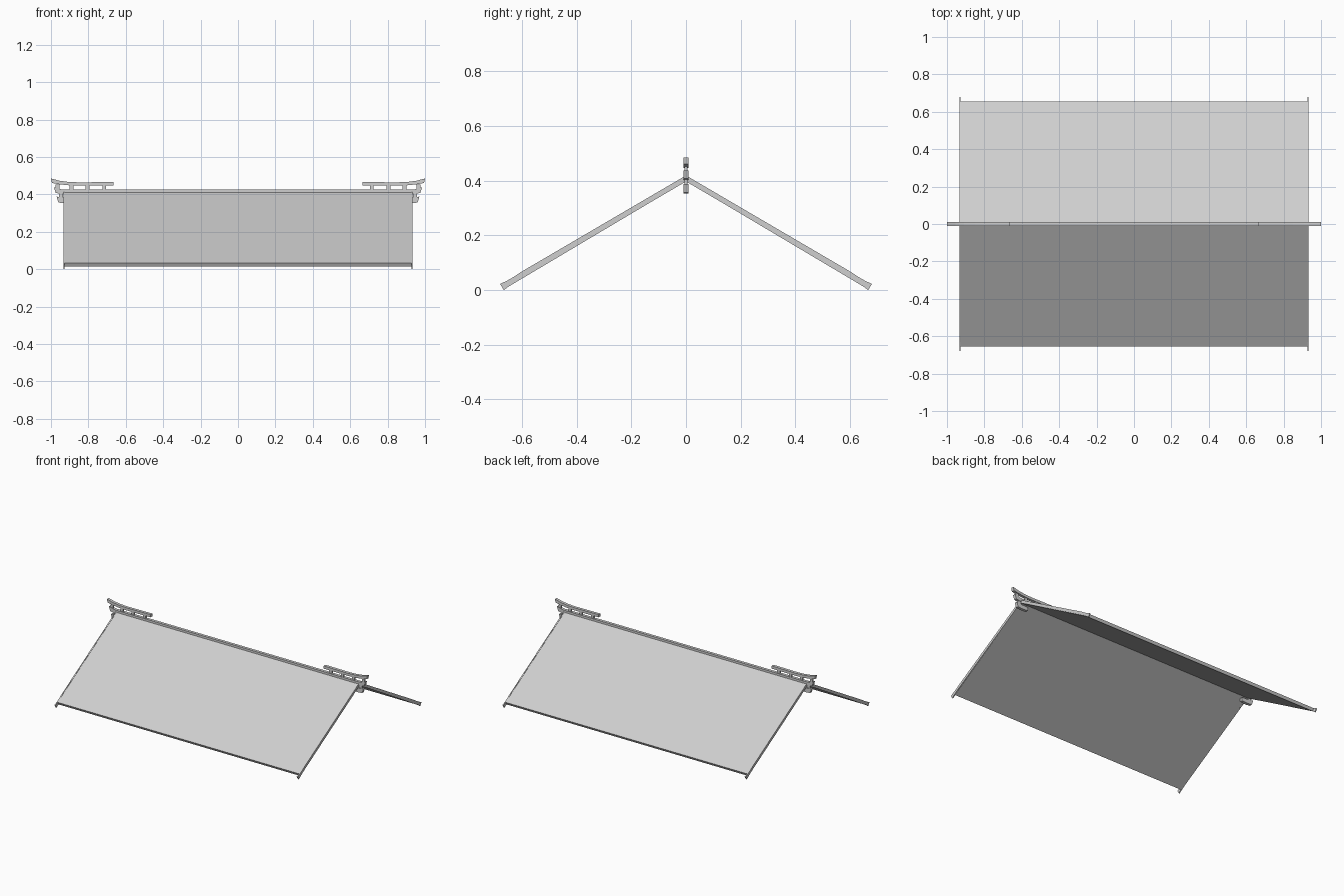
import bpy
import bmesh
from mathutils import Vector

cube = bpy.data.objects.get("Cube")
if cube:
    bpy.data.objects.remove(cube, do_unlink=True)

GREY = (0.62, 0.62, 0.62, 1.0)
grey = bpy.data.materials.new("light grey")
grey.use_nodes = True
grey.diffuse_color = GREY
grey.node_tree.nodes["Principled BSDF"].inputs["Base Color"].default_value = GREY


def prism(name, profile, axis, low, high):
    """Extrude a flat outline (u, z) along the x or y axis."""
    bm = bmesh.new()
    place = (lambda u, z: (low, u, z)) if axis == "x" else (lambda u, z: (u, low, z))
    face = bm.faces.new([bm.verts.new(place(u, z)) for u, z in profile])
    made = bmesh.ops.extrude_face_region(bm, geom=[face])["geom"]
    shift = Vector((high - low, 0, 0) if axis == "x" else (0, high - low, 0))
    bmesh.ops.translate(bm, vec=shift, verts=[g for g in made if isinstance(g, bmesh.types.BMVert)])
    bmesh.ops.recalc_face_normals(bm, faces=bm.faces)
    mesh = bpy.data.meshes.new(name)
    bm.to_mesh(mesh)
    bm.free()
    mesh.materials.append(grey)
    obj = bpy.data.objects.new(name, mesh)
    bpy.context.collection.objects.link(obj)
    return obj


def flip(profile, side):
    return [(side * u, z) for u, z in profile]


def bar(low, high, bottom, top):
    return [(low, bottom), (high, bottom), (high, top), (low, top)]


# Outlines
PANEL = [(0, 0.417), (0.655, 0.033), (0.645, 0.015), (0, 0.398)]
BARGE = [(0, 0.419), (0.6, 0.068), (0.63, 0.048), (0.655, 0.034), (0.68, 0.022),
         (0.666, 0), (0.635, 0.023), (0.6, 0.045), (0, 0.397)]
TOP_RAIL = [(0.665, 0.447), (0.665, 0.466), (0.85, 0.464), (0.91, 0.467), (0.955, 0.473),
            (1.0, 0.485), (0.995, 0.461), (0.95, 0.453), (0.9, 0.448), (0.85, 0.446)]
RIDGE_END = [(0.9, 0.408), (0.9, 0.426), (0.945, 0.427), (0.985, 0.438),
             (0.975, 0.408), (0.95, 0.403)]
BRACKET = [(0.88, 0.355), (0.88, 0.38), (0.93, 0.382), (0.97, 0.388),
           (0.96, 0.356), (0.93, 0.353)]

# Roof slopes and the thin boards along the gable edges
for side, word in ((-1, "front"), (1, "back")):
    prism(word + "_roof_slope", flip(PANEL, side), "x", -0.93, 0.93)
    for end, hand in ((-1, "right"), (1, "left")):
        prism(f"{word}_{hand}_barge_board", flip(BARGE, side), "x",
              end * 0.927, end * 0.934)

# Ridge beam
prism("ridge_beam", bar(-0.93, 0.93, 0.408, 0.426), "y", -0.01, 0.01)

# Raised ornaments at both ends of the ridge
for end, hand in ((-1, "right"), (1, "left")):
    for part, outline in (("top_rail", TOP_RAIL), ("ridge_end", RIDGE_END),
                          ("gable_bracket", BRACKET)):
        prism(f"{hand}_{part}", flip(outline, end), "y", -0.01, 0.01)
    for x in (0.715, 0.805, 0.89, 0.965):
        prism(f"{hand}_rail_post", flip(bar(x - 0.01, x + 0.01, 0.42, 0.452), end),
              "y", -0.006, 0.006)
    prism(f"{hand}_bracket_post", flip(bar(0.935, 0.957, 0.375, 0.412), end),
          "y", -0.006, 0.006)
